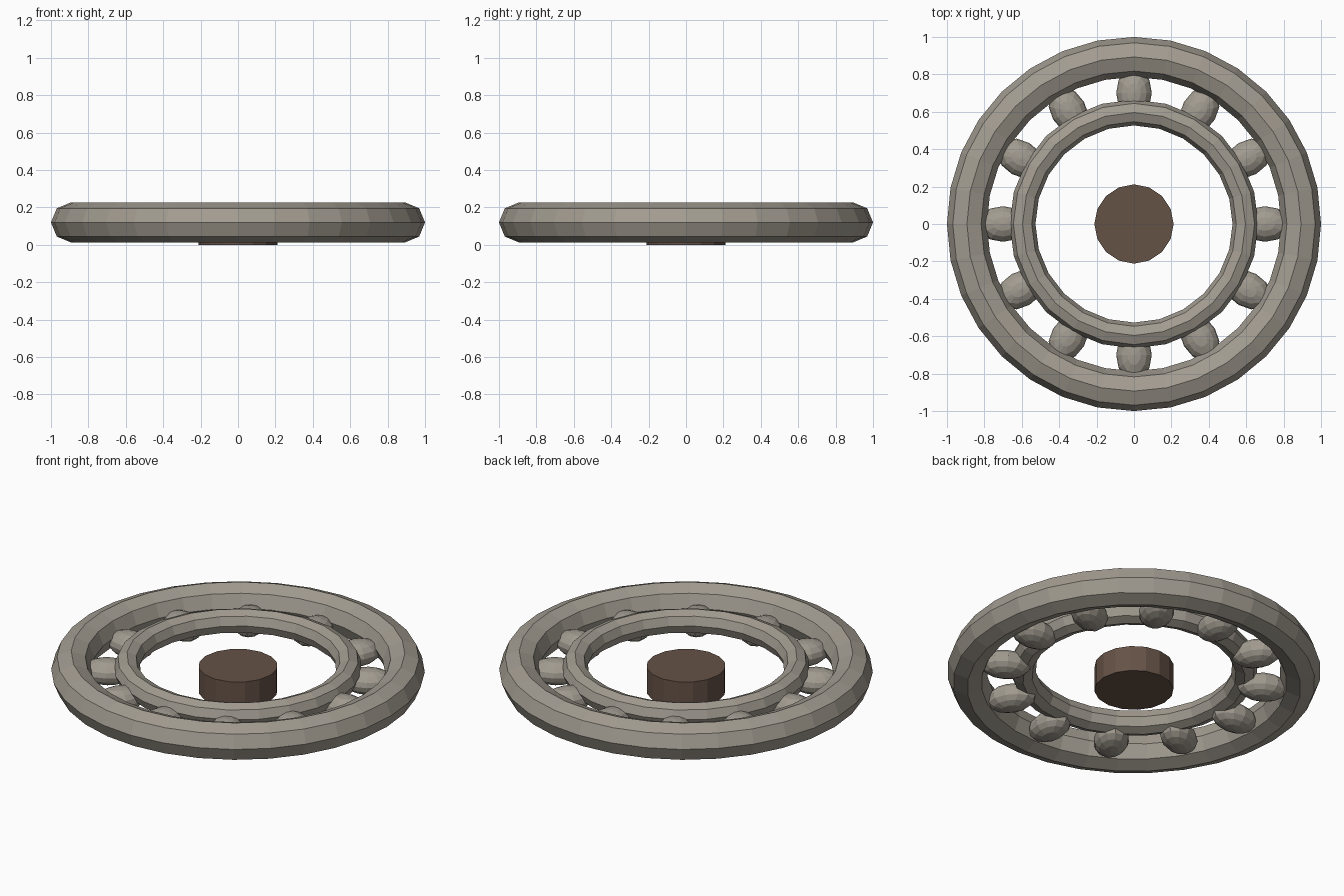
import bpy, math

if "Cube" in bpy.data.objects:
    bpy.data.objects.remove(bpy.data.objects["Cube"])


def material(name, color):
    m = bpy.data.materials.new(name)
    m.diffuse_color = (*color, 1)
    m.use_nodes = True
    m.node_tree.nodes["Principled BSDF"].inputs["Base Color"].default_value = m.diffuse_color
    return m


stone = material("warm_grey", (0.36, 0.33, 0.28))
brown = material("dark_brown", (0.13, 0.085, 0.062))


def finish(name, mat):
    ob = bpy.context.object
    ob.name = name
    ob.data.materials.append(mat)
    return ob


def ring(name, radius, thickness, sides, z):
    bpy.ops.mesh.primitive_torus_add(
        major_radius=radius, minor_radius=thickness,
        major_segments=sides, minor_segments=8, location=(0, 0, z))
    return finish(name, stone)


# Outer and inner rings with octagonal cross-sections
ring("outer_ring", 0.893, 0.107, 32, 0.12)
ring("inner_ring", 0.596, 0.069, 24, 0.138)

# Twelve flattened, radially stretched knobs joining the rings
for i in range(12):
    a = i * math.tau / 12
    bpy.ops.mesh.primitive_uv_sphere_add(
        segments=12, ring_count=8, radius=1,
        location=(0.70 * math.cos(a), 0.70 * math.sin(a), 0.088),
        rotation=(0, 0, a))
    knob = finish(f"knob_{i + 1}", stone)
    knob.scale = (0.14, 0.095, 0.072)

# Central hub disc
bpy.ops.mesh.primitive_cylinder_add(
    vertices=16, radius=0.212, depth=0.15, location=(0, 0, 0.075))
finish("hub", brown)
